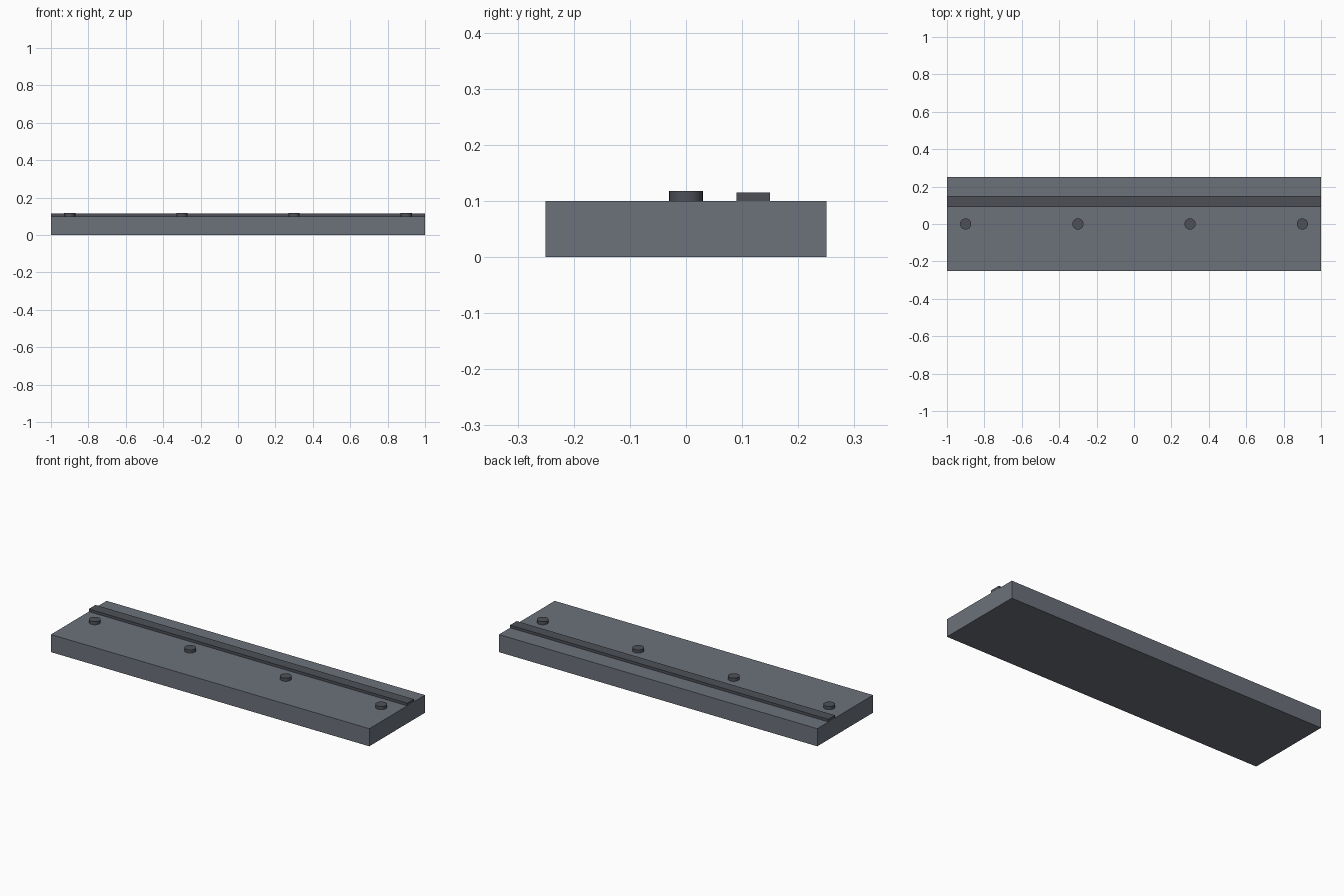
import bpy
import math

if "Cube" in bpy.data.objects:
    bpy.data.objects.remove(bpy.data.objects["Cube"])


def material(name, color):
    m = bpy.data.materials.new(name)
    m.diffuse_color = (*color, 1.0)
    m.use_nodes = True
    m.node_tree.nodes["Principled BSDF"].inputs["Base Color"].default_value = m.diffuse_color
    return m


panel_grey = material("panel grey", (0.15, 0.165, 0.195))
dark_grey = material("dark grey", (0.075, 0.081, 0.096))


def box(name, center, size, mat):
    bpy.ops.mesh.primitive_cube_add(size=1, location=center)
    ob = bpy.context.object
    ob.name = name
    ob.scale = size
    bpy.ops.object.transform_apply(location=False, rotation=False, scale=True)
    ob.data.materials.append(mat)
    return ob


# Flat slab and the raised rail along its length
box("slab", (0, 0, 0.05), (2.0, 0.5, 0.1), panel_grey)
box("rail", (0, 0.12, 0.1075), (2.0, 0.06, 0.015), dark_grey)

# Row of round bolt heads along the centre line
for i, x in enumerate((-0.9, -0.3, 0.3, 0.9)):
    bpy.ops.mesh.primitive_cylinder_add(vertices=24, radius=0.03, depth=0.018,
                                        location=(x, 0, 0.109))
    bolt = bpy.context.object
    bolt.name = f"bolt_head_{i + 1}"
    bolt.data.materials.append(dark_grey)
    bpy.ops.object.shade_smooth_by_angle(angle=math.radians(30))
